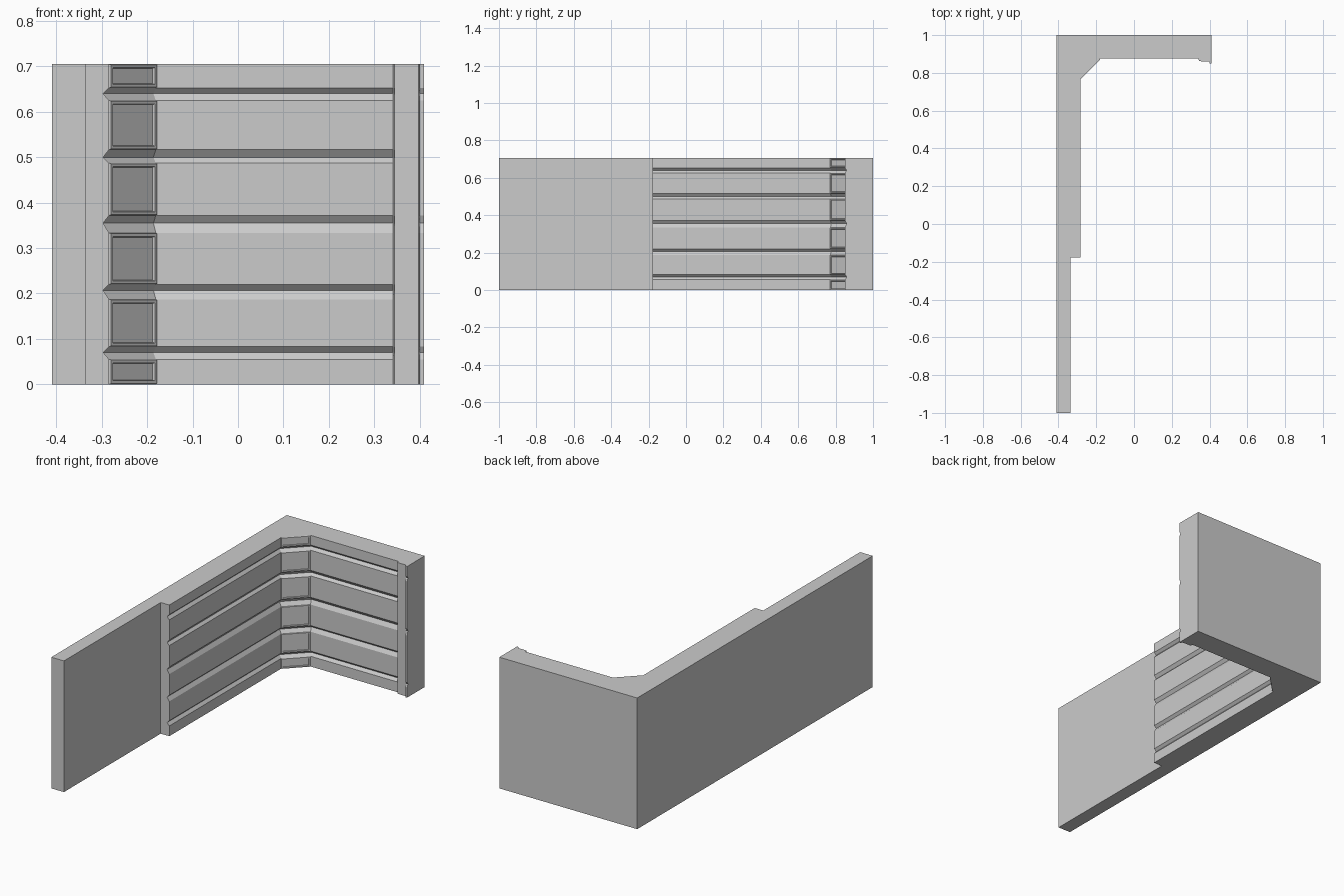
import bpy, bmesh

if "Cube" in bpy.data.objects:
    bpy.data.objects.remove(bpy.data.objects["Cube"])

HEIGHT = 0.705
GROOVE = 0.013                       # groove depth
K = 0.4142                           # mitre factor for the 45 degree corner

# horizontal V grooves: bottom, apex, top
grooves = [(0.055, 0.07, 0.083), (0.187, 0.207, 0.22), (0.333, 0.355, 0.372),
           (0.487, 0.50, 0.517), (0.625, 0.64, 0.653)]
notched = {0.07, 0.355, 0.64}        # heights where the end lip is nicked

rows = [(0.0, 0.0)]
for low, mid, high in grooves:
    rows += [(low, 0.0), (mid, GROOVE), (high, 0.0)]
rows.append((HEIGHT, 0.0))


def outline(z, d):
    """Plan of the wall at one height, inner face pushed back by d."""
    lip = 0.858 if z in notched else 0.85
    return [(-0.41, -1), (-0.335, -1), (-0.335, -0.178),
            (-0.284 - d, -0.178),
            (-0.284 - d, 0.772 + K * d), (-0.181 - K * d, 0.875 + d),
            (0.341, 0.875 + d), (0.345, 0.862), (0.398, 0.86),
            (0.40, lip), (0.41, lip), (0.41, 1), (-0.41, 1)]


# L-shaped wall lofted through the rows
bm = bmesh.new()
loops = [[bm.verts.new((x, y, z)) for x, y in outline(z, d)] for z, d in rows]
panels = []
for i, (a, b) in enumerate(zip(loops, loops[1:])):
    for j in range(len(a)):
        k = (j + 1) % len(a)
        face = bm.faces.new((a[j], a[k], b[k], b[j]))
        if j == 4 and i % 3 == 0:    # corner faces between grooves
            panels.append(face)
bm.faces.new(loops[0][::-1])
bm.faces.new(loops[-1])
bm.normal_update()

# raised, framed corner panels
bmesh.ops.inset_individual(bm, faces=panels, thickness=0.002, depth=0.005)
bmesh.ops.inset_individual(bm, faces=panels, thickness=0.009, depth=0.0)
bmesh.ops.inset_individual(bm, faces=panels, thickness=0.002, depth=-0.006)

# merge the plain outer sides back into single flat faces
bmesh.ops.dissolve_limit(bm, angle_limit=0.002, verts=bm.verts, edges=bm.edges)
bmesh.ops.recalc_face_normals(bm, faces=bm.faces)

mesh = bpy.data.meshes.new("corner_wall")
bm.to_mesh(mesh)
bm.free()
wall = bpy.data.objects.new("corner_wall", mesh)
bpy.context.collection.objects.link(wall)
